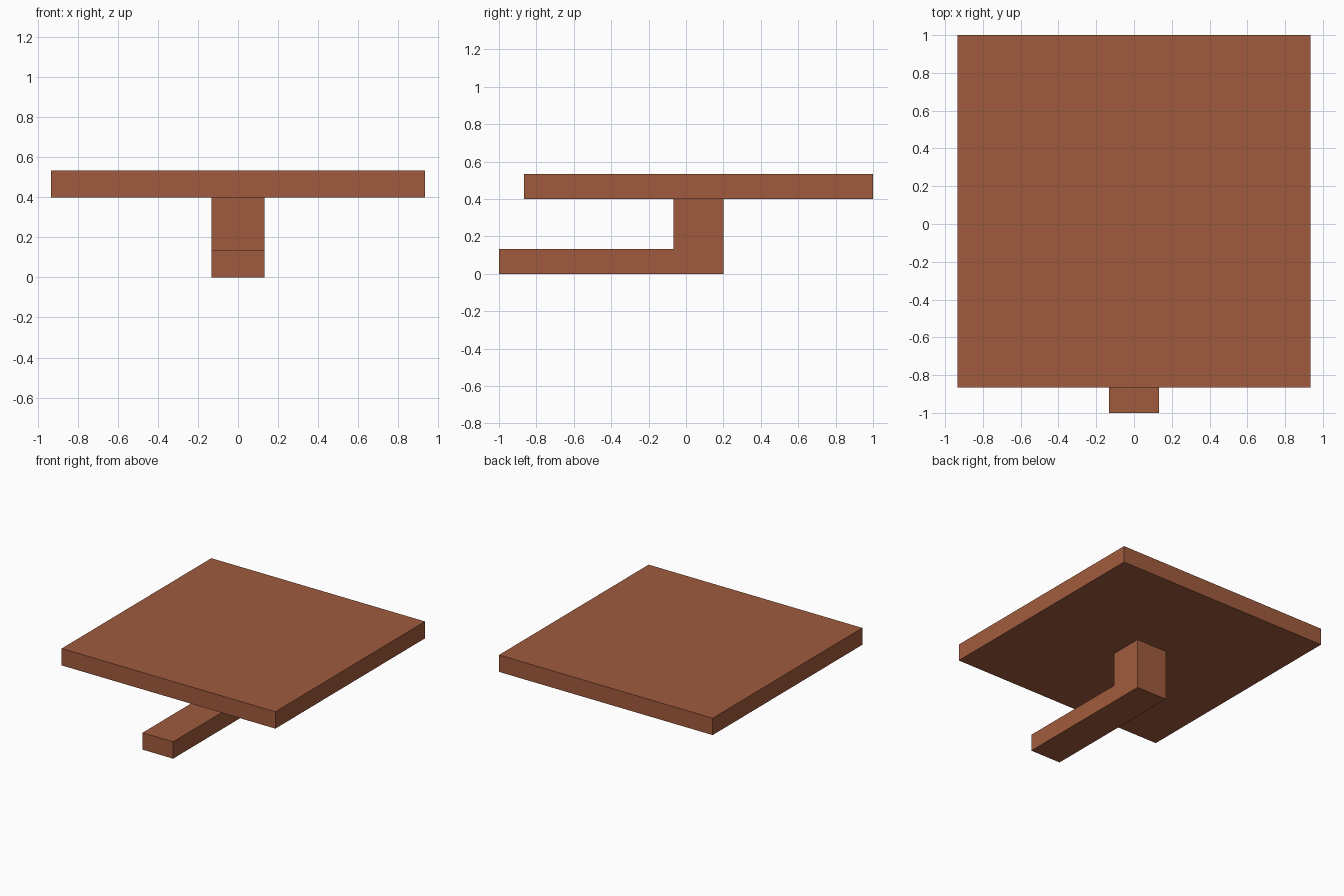
import bpy
import bmesh

if "Cube" in bpy.data.objects:
    bpy.data.objects.remove(bpy.data.objects["Cube"])

U = 2 / 15  # module: thickness of the slab and the arm

brown = bpy.data.materials.new("reddish_brown")
brown.diffuse_color = (0.352, 0.105, 0.047, 1)
brown.use_nodes = True
brown.node_tree.nodes["Principled BSDF"].inputs["Base Color"].default_value = brown.diffuse_color


def extrude_profile(name, profile, half_width):
    """Extrude a closed (y, z) profile symmetrically along x."""
    bm = bmesh.new()
    face = bm.faces.new([bm.verts.new((-half_width, y, z)) for y, z in profile])
    moved = bmesh.ops.extrude_face_region(bm, geom=[face])["geom"]
    verts = [v for v in moved if isinstance(v, bmesh.types.BMVert)]
    bmesh.ops.translate(bm, verts=verts, vec=(2 * half_width, 0, 0))
    bmesh.ops.recalc_face_normals(bm, faces=bm.faces)
    mesh = bpy.data.meshes.new(name)
    bm.to_mesh(mesh)
    bm.free()
    mesh.materials.append(brown)
    obj = bpy.data.objects.new(name, mesh)
    bpy.context.collection.objects.link(obj)
    return obj


# Wide flat slab on top
extrude_profile("top_slab", [(-6.5 * U, 3 * U), (1, 3 * U), (1, 4 * U), (-6.5 * U, 4 * U)], 7 * U)

# L-shaped support: upright post with a long arm reaching to the front
extrude_profile("support_arm", [(-1, 0), (1.5 * U, 0), (1.5 * U, 3 * U),
                                (-0.5 * U, 3 * U), (-0.5 * U, U), (-1, U)], U)
